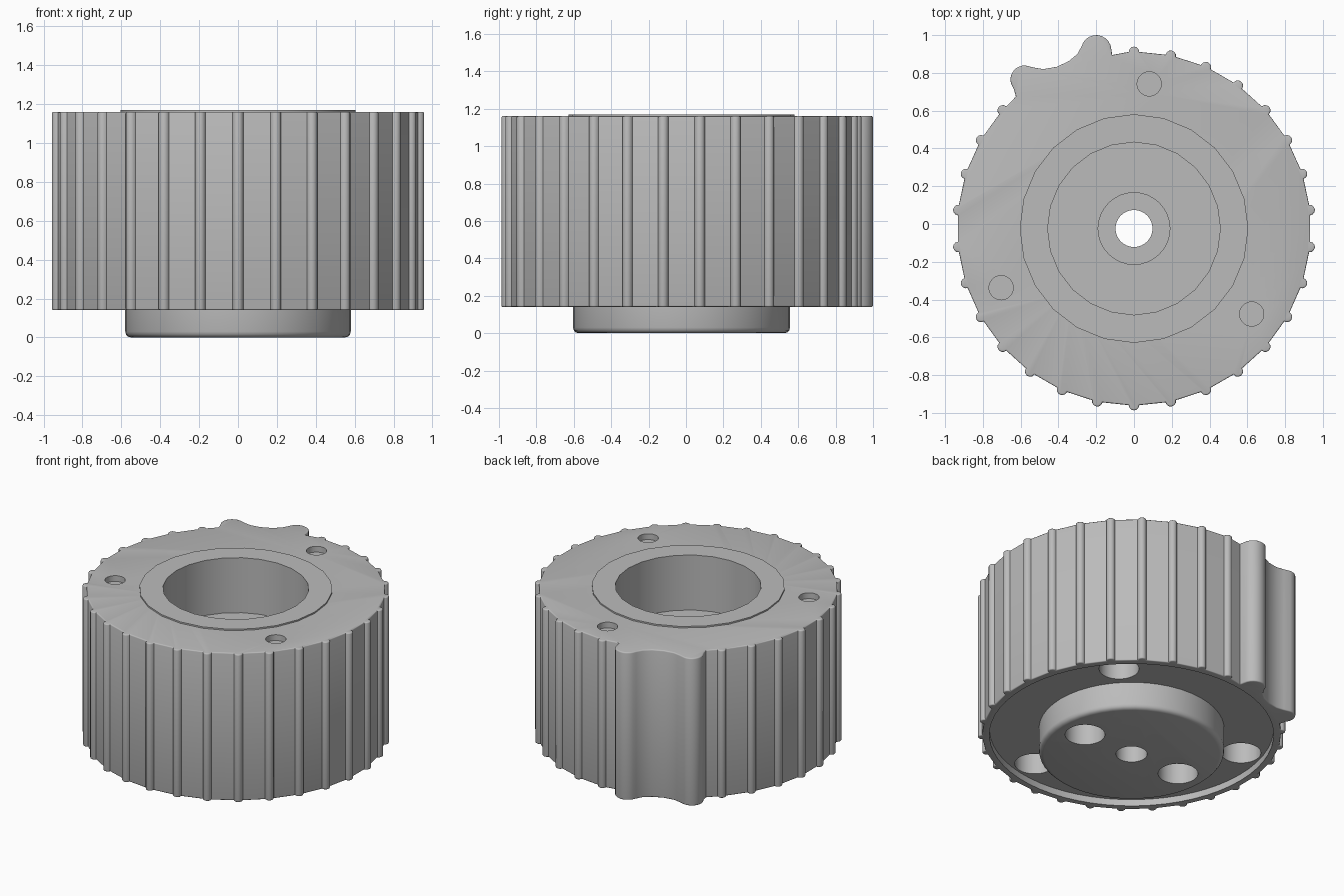
import bpy, bmesh, math
from mathutils import Vector

if "Cube" in bpy.data.objects:
    bpy.data.objects.remove(bpy.data.objects["Cube"], do_unlink=True)

AXIS = Vector((0, -0.024))          # common axis of all round parts
BASE, TOP, CEILING = 0.14, 1.16, 0.185

grey = bpy.data.materials.new("matte_grey")
grey.use_nodes = True
grey.diffuse_color = (0.5, 0.5, 0.5, 1)
grey.node_tree.nodes["Principled BSDF"].inputs["Base Color"].default_value = (0.5, 0.5, 0.5, 1)


def polar(angle, radius, centre=AXIS):
    a = math.radians(angle)
    return centre + Vector((math.cos(a), math.sin(a))) * radius


def arc(centre, radius, start, end, steps):
    return [polar(start + (end - start) * i / steps, radius, centre) for i in range(steps + 1)]


def prism(name, outline, z0, z1, bevel=0, rims=(0, 1)):
    """Extrude an outline from z0 to z1 and round the chosen rims."""
    bm = bmesh.new()
    bottom = bm.faces.new([bm.verts.new((p.x, p.y, z0)) for p in outline])
    made = bmesh.ops.extrude_face_region(bm, geom=[bottom], use_keep_orig=True)
    top = next(f for f in made["geom"] if isinstance(f, bmesh.types.BMFace))
    for v in top.verts:
        v.co.z = z1
    bmesh.ops.recalc_face_normals(bm, faces=bm.faces)
    if bevel:
        edges = [e for i in rims for e in (bottom, top)[i].edges]
        bmesh.ops.bevel(bm, geom=edges, offset=bevel, segments=3, profile=0.5,
                        affect='EDGES', clamp_overlap=True)
    mesh = bpy.data.meshes.new(name)
    bm.to_mesh(mesh)
    bm.free()
    mesh.materials.append(grey)
    obj = bpy.data.objects.new(name, mesh)
    bpy.context.collection.objects.link(obj)
    return obj


def disc(name, radius, z0, z1, centre=AXIS, sides=32, **kw):
    return prism(name, arc(centre, radius, 90, 450, sides)[:-1], z0, z1, **kw)


def cut(obj, cutters):
    """Subtract the cutters and bake the result."""
    for c in cutters:
        mod = obj.modifiers.new("cut", 'BOOLEAN')
        mod.operation, mod.solver, mod.object = 'DIFFERENCE', 'EXACT', c
    bpy.context.view_layer.update()
    done = obj.evaluated_get(bpy.context.evaluated_depsgraph_get())
    mesh = bpy.data.meshes.new_from_object(done)
    obj.modifiers.clear()
    obj.data = mesh


# Gripping outline: two-lobed lug at the back left, fine ribs elsewhere
outline = arc(polar(90, 0.935), 0.028, 0, 180, 6)
outline += [Vector((-0.115, 0.895))]
outline += arc(Vector((-0.2, 0.92)), 0.08, 5, 165, 10)
outline += [Vector(p) for p in ((-0.30, 0.90), (-0.345, 0.862), (-0.41, 0.832), (-0.48, 0.82), (-0.53, 0.828))]
outline += arc(Vector((-0.58, 0.765)), 0.074, 85, 195, 8)
outline += [Vector(p) for p in ((-0.635, 0.71), (-0.625, 0.675))]
for k in range(4, 30):
    angle = 90 + 12 * k
    outline += arc(polar(angle, 0.935), 0.028, angle - 90, angle + 90, 6)

body = prism("ribbed_body", outline, BASE, TOP, bevel=0.008)
boss = disc("bottom_boss", 0.58, 0, CEILING, sides=48, bevel=0.03, rims=(0,))
ring = disc("top_ring", 0.605, TOP, 1.17, sides=24)

# Cutters for the bore, recess and holes
bore = disc("bore_cutter", 0.457, 0.79, 1.4, sides=24)
shaft = disc("shaft_cutter", 0.098, -0.2, 1.4)
counterbore = disc("counterbore_cutter", 0.19, 0.7, 1.4)
recess = disc("recess_cutter", 0.89, -0.1, CEILING, sides=60)
boss_holes = [disc("boss_hole_cutter", 0.125, -0.2, 0.55, polar(a, 0.38)) for a in (0, 180)]
rim_holes, screw_holes = [], []
for i in range(3):
    rim_holes.append(disc("rim_hole_cutter", 0.125, 0, 0.55, polar(44 + 120 * i, 0.75)))
    screw_holes.append(disc("screw_hole_cutter", 0.064, 1.12, 1.4, polar(84 + 120 * i, 0.77)))

cut(body, [recess, bore, counterbore, shaft] + boss_holes + rim_holes + screw_holes)
cut(boss, [shaft] + boss_holes)
cut(ring, [bore])

for c in [bore, shaft, counterbore, recess] + boss_holes + rim_holes + screw_holes:
    bpy.data.objects.remove(c, do_unlink=True)

# Smooth round surfaces, keep edges sharp
bpy.ops.object.select_all(action='DESELECT')
for obj in (body, boss, ring):
    obj.select_set(True)
bpy.context.view_layer.objects.active = body
bpy.ops.object.shade_smooth_by_angle(angle=math.radians(32))
